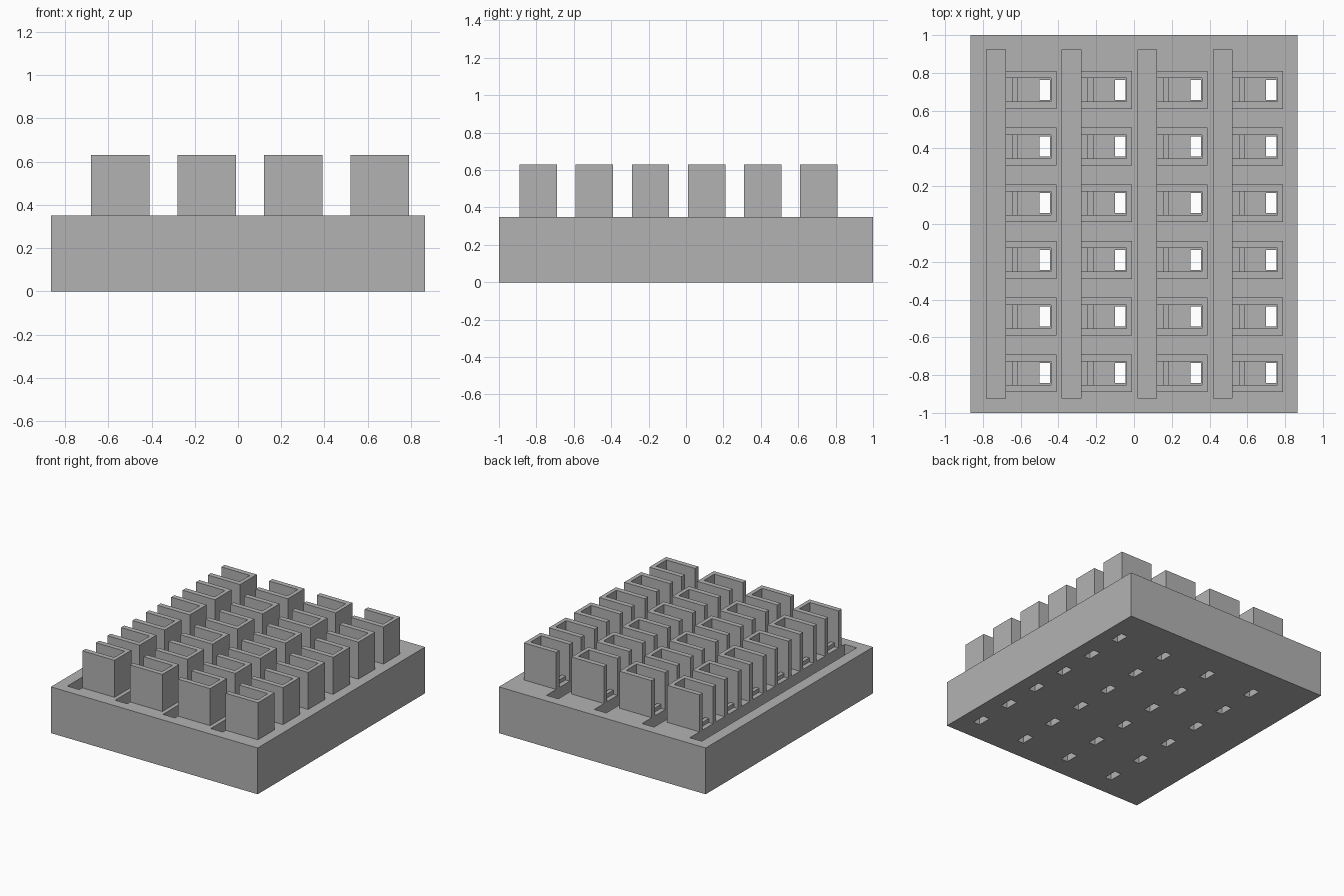
import bpy, bmesh
from mathutils import Matrix

old = bpy.data.objects.get("Cube")
if old:
    bpy.data.objects.remove(old, do_unlink=True)

grey = bpy.data.materials.new("plain grey")
grey.use_nodes = True
colour = (0.45, 0.45, 0.45, 1)
grey.diffuse_color = colour
grey.node_tree.nodes["Principled BSDF"].inputs["Base Color"].default_value = colour

BASE_TOP, TOP = 0.35, 0.63
COLUMNS = [-0.68 + 0.4 * i for i in range(4)]     # open end of each socket
ROWS = [-0.79 + 0.3 * j for j in range(6)]        # centre line of each socket


def add_box(bm, x, y, z):
    """Add a box spanning the (low, high) pairs on each axis."""
    spans = (x, y, z)
    centre = [(a + b) / 2 for a, b in spans]
    size = [b - a for a, b in spans]
    bmesh.ops.create_cube(bm, size=1, matrix=Matrix.Translation(centre) @ Matrix.Diagonal((*size, 1)))


def add_prism(bm, outline, low, high):
    """Extrude a flat outline upwards."""
    face = bm.faces.new([bm.verts.new((x, y, low)) for x, y in outline])
    grown = bmesh.ops.extrude_face_region(bm, geom=[face], use_keep_orig=True)
    verts = [v for v in grown["geom"] if isinstance(v, bmesh.types.BMVert)]
    bmesh.ops.translate(bm, verts=verts, vec=(0, 0, high - low))
    bmesh.ops.recalc_face_normals(bm, faces=bm.faces[:])


def finish(bm, name):
    mesh = bpy.data.meshes.new(name)
    bm.to_mesh(mesh)
    bm.free()
    mesh.materials.append(grey)
    obj = bpy.data.objects.new(name, mesh)
    bpy.context.collection.objects.link(obj)
    return obj


# Base slab
bm = bmesh.new()
add_box(bm, (-0.865, 0.865), (-1, 1), (0, BASE_TOP))
base = finish(bm, "base")

# Long grooves and through holes, cut from the slab
bm = bmesh.new()
for x in COLUMNS:
    add_box(bm, (x - 0.1, x), (-0.925, 0.925), (BASE_TOP - 0.12, BASE_TOP + 0.1))
    for y in ROWS:
        add_box(bm, (x + 0.18, x + 0.235), (y - 0.053, y + 0.053), (-0.1, BASE_TOP + 0.1))
cutter = finish(bm, "groove_and_hole_cutter")
cutter.hide_render = True
cut = base.modifiers.new("cuts", "BOOLEAN")
cut.operation = "DIFFERENCE"
cut.solver = "EXACT"
cut.object = cutter
bpy.context.view_layer.objects.active = base
bpy.ops.object.modifier_apply(modifier=cut.name)
bpy.data.objects.remove(cutter, do_unlink=True)

# U-shaped sockets, each with a low sill across its mouth
bm = bmesh.new()
add_prism(bm, [(0, -0.1), (0.27, -0.1), (0.27, 0.1), (0, 0.1),
               (0, 0.062), (0.24, 0.062), (0.24, -0.062), (0, -0.062)], BASE_TOP, TOP)
add_box(bm, (0.035, 0.065), (-0.062, 0.062), (BASE_TOP, BASE_TOP + 0.03))
socket = finish(bm, "socket")
for i, x in enumerate(COLUMNS):
    for j, y in enumerate(ROWS):
        obj = socket
        if i or j:
            obj = socket.copy()
            obj.name = f"socket_{i + 1}_{j + 1}"
            bpy.context.collection.objects.link(obj)
        obj.location = (x, y, 0)
